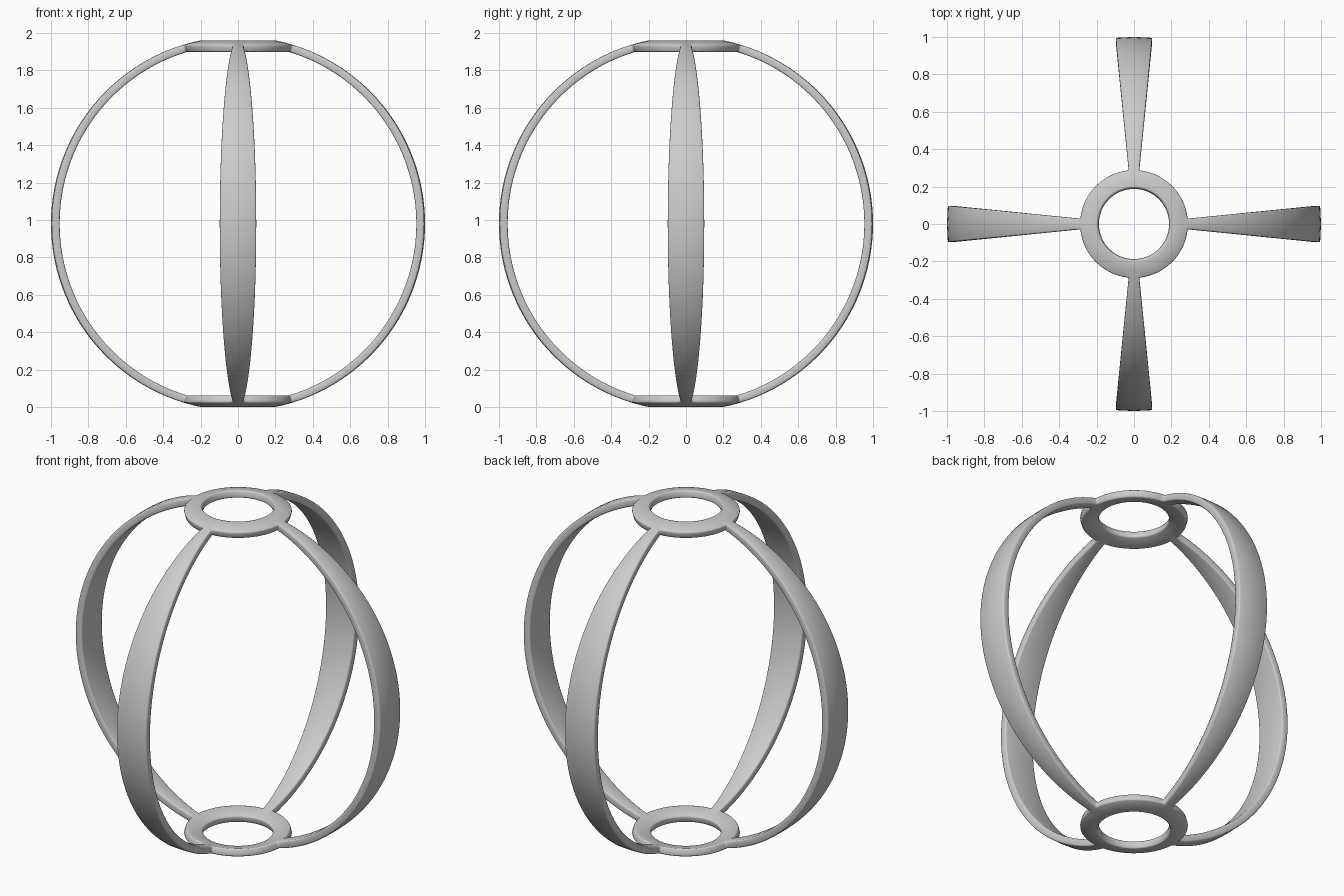
import bpy, bmesh, math

if "Cube" in bpy.data.objects:
    bpy.data.objects.remove(bpy.data.objects["Cube"])

R = 1.0                        # outer radius
STEP = math.radians(5.625)     # rib half angle
HOLE, RIM = 2 * STEP, 3 * STEP # polar angles of the end rings
CZ = R * math.cos(HOLE)        # centre height so the base sits on z = 0


def keep(c):
    """True where a sphere face belongs to an end ring or one of four ribs."""
    polar = math.acos(abs(c.z) / c.length)
    if polar < HOLE:
        return False
    if polar < RIM:
        return True
    quarter = math.pi / 2
    lon = math.atan2(c.y, c.x)
    return abs(lon - round(lon / quarter) * quarter) < STEP


# Spherical cage: cut rings and ribs out of one sphere
bm = bmesh.new()
bmesh.ops.create_uvsphere(bm, u_segments=64, v_segments=64, radius=R)
cut = [f for f in bm.faces if not keep(f.calc_center_median())]
bmesh.ops.delete(bm, geom=cut, context='FACES')
for f in bm.faces:
    f.smooth = True
mesh = bpy.data.meshes.new("cage_shell")
bm.to_mesh(mesh)
bm.free()
cage = bpy.data.objects.new("cage_shell", mesh)
bpy.context.collection.objects.link(cage)
cage.location.z = CZ

# Wall thickness, inward
wall = cage.modifiers.new("wall", 'SOLIDIFY')
wall.thickness = 0.042
wall.offset = -1

# Softened edges
soft = cage.modifiers.new("soft_edges", 'BEVEL')
soft.width = 0.008
soft.segments = 2
soft.limit_method = 'ANGLE'
soft.angle_limit = math.radians(40)
